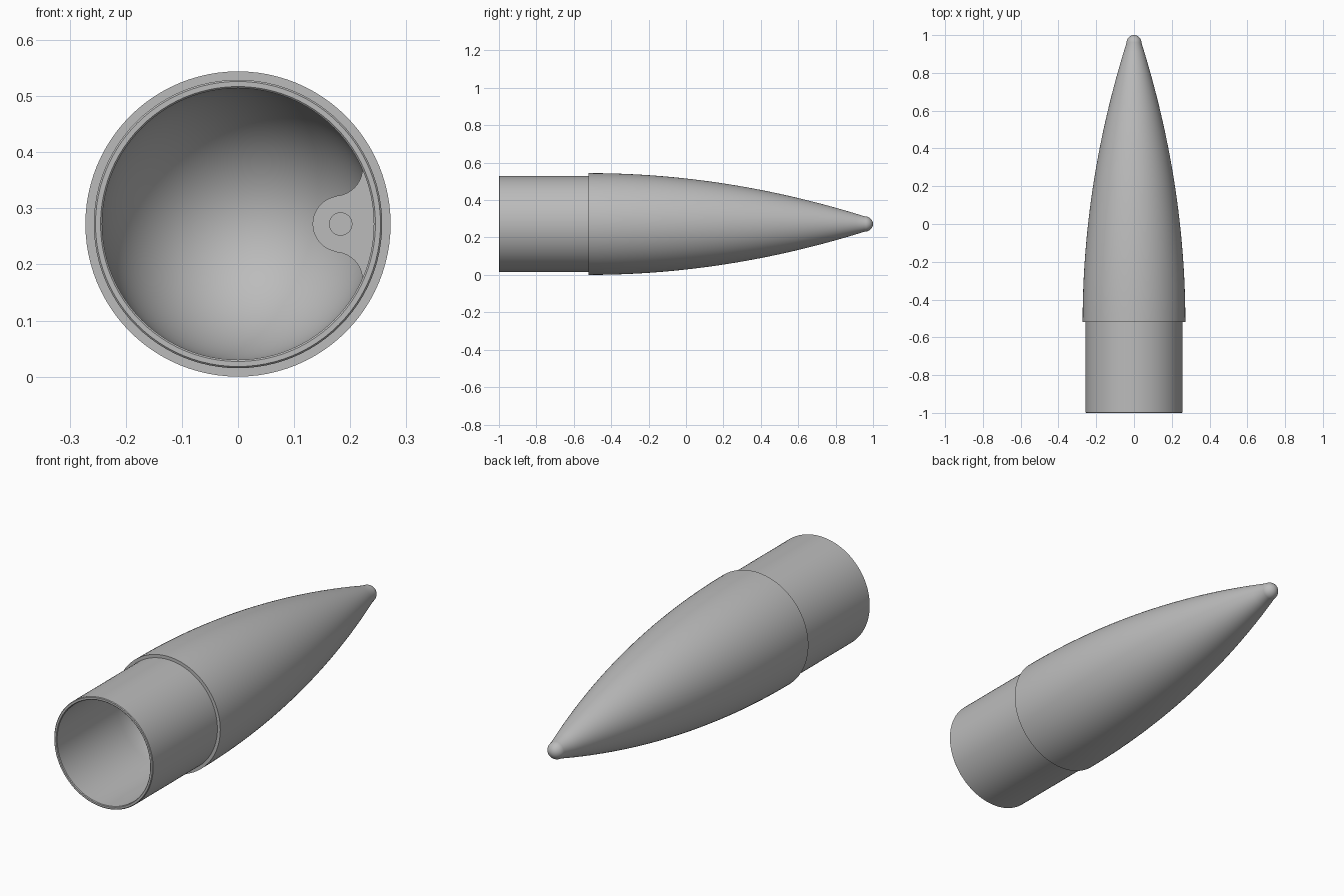
import bpy, bmesh, math

cube = bpy.data.objects.get("Cube")
if cube:
    bpy.data.objects.remove(cube)

R = 0.272        # largest radius, also the height of the axis
STEP = -0.52     # where the shoulder meets the nose
FACE = -0.6      # front of the inner lug

grey = bpy.data.materials.new("Plain grey")
grey.use_nodes = True
grey.diffuse_color = (0.5, 0.5, 0.5, 1)
grey.node_tree.nodes["Principled BSDF"].inputs["Base Color"].default_value = (0.5, 0.5, 0.5, 1)


def finish(obj):
    if not obj.data.materials:
        obj.data.materials.append(grey)
    bpy.ops.object.select_all(action="DESELECT")
    obj.select_set(True)
    bpy.context.view_layer.objects.active = obj
    bpy.ops.object.shade_smooth_by_angle(angle=math.radians(35))


def lathe(name, profile, sides=96):
    """Spin (radius, y) points about the long axis."""
    bm = bmesh.new()
    verts = [bm.verts.new((r, y, R)) for r, y in profile]
    edges = [bm.edges.new(pair) for pair in zip(verts, verts[1:])]
    bmesh.ops.spin(bm, geom=verts + edges, cent=(0, 0, R), axis=(0, 1, 0),
                   angle=math.tau, steps=sides, use_duplicate=False)
    bmesh.ops.remove_doubles(bm, verts=bm.verts, dist=1e-5)
    bmesh.ops.recalc_face_normals(bm, faces=bm.faces)
    mesh = bpy.data.meshes.new(name)
    bm.to_mesh(mesh)
    bm.free()
    obj = bpy.data.objects.new(name, mesh)
    bpy.context.collection.objects.link(obj)
    finish(obj)
    return obj


# Hollow shoulder with a domed floor, stepped out to a pointed nose
dome = [(0.242 * math.cos(a), -0.55 + 0.3 * math.sin(a))
        for a in (math.pi / 2 * (1 - i / 16) for i in range(17))]
dome[0] = (0, dome[0][1])
rim = [(0.242, -0.997), (0.245, -1), (0.254, -1), (0.257, -0.997), (0.257, STEP)]
ogive = []
for i in range(33):
    s = 1.475 * i / 32
    ogive.append((R * (1 - (s / 1.6) ** 2), STEP + s))
tip_r, tip_y = ogive[-1]
tip = [(tip_r * math.cos(a), tip_y + (1 - tip_y) * math.sin(a))
       for a in (math.pi / 2 * i / 10 for i in range(1, 10))] + [(0, 1)]
lathe("nose_cone", dome + rim + ogive + tip)


# Inner lug outline: round end, concave fillets running into the wall
def arc(cx, cz, r, start, end, n):
    return [(cx + r * math.cos(math.radians(start + (end - start) * i / n)),
             cz + r * math.sin(math.radians(start + (end - start) * i / n)))
            for i in range(n + 1)]


upper = arc(0.172, 0.1, 0.05, 0, -90, 10) + arc(0.183, 0, 0.05, 90, 180, 12)
lower = [(x, -z) for x, z in reversed(upper[:-1])]
wall = arc(0, 0, 0.249, -24, 24, 12)
hole = arc(0.183, 0, 0.02, 0, 360, 32)[:-1]

curve = bpy.data.curves.new("lug", "CURVE")
curve.dimensions = "2D"
curve.fill_mode = "BOTH"
curve.extrude = 0.16
for loop in (upper + lower + wall, hole):
    spline = curve.splines.new("POLY")
    spline.points.add(len(loop) - 1)
    for point, (x, z) in zip(spline.points, loop):
        point.co = (x, z, 0, 1)
    spline.use_cyclic_u = True
lug = bpy.data.objects.new("lug", curve)
bpy.context.collection.objects.link(lug)
lug.location = (0, FACE + 0.16, R)
lug.rotation_euler.x = math.pi / 2
bpy.ops.object.select_all(action="DESELECT")
lug.select_set(True)
bpy.context.view_layer.objects.active = lug
bpy.ops.object.convert(target="MESH")
lug = bpy.context.object
bm = bmesh.new()
bm.from_mesh(lug.data)
bmesh.ops.remove_doubles(bm, verts=bm.verts, dist=1e-5)
bmesh.ops.recalc_face_normals(bm, faces=bm.faces)
bm.to_mesh(lug.data)
bm.free()
finish(lug)

# Floor of the lug's blind hole
bpy.ops.mesh.primitive_circle_add(vertices=32, radius=0.0201, fill_type="NGON",
                                  location=(0.183, FACE + 0.1, R),
                                  rotation=(math.pi / 2, 0, 0))
floor = bpy.context.object
floor.name = "hole_floor"
finish(floor)
